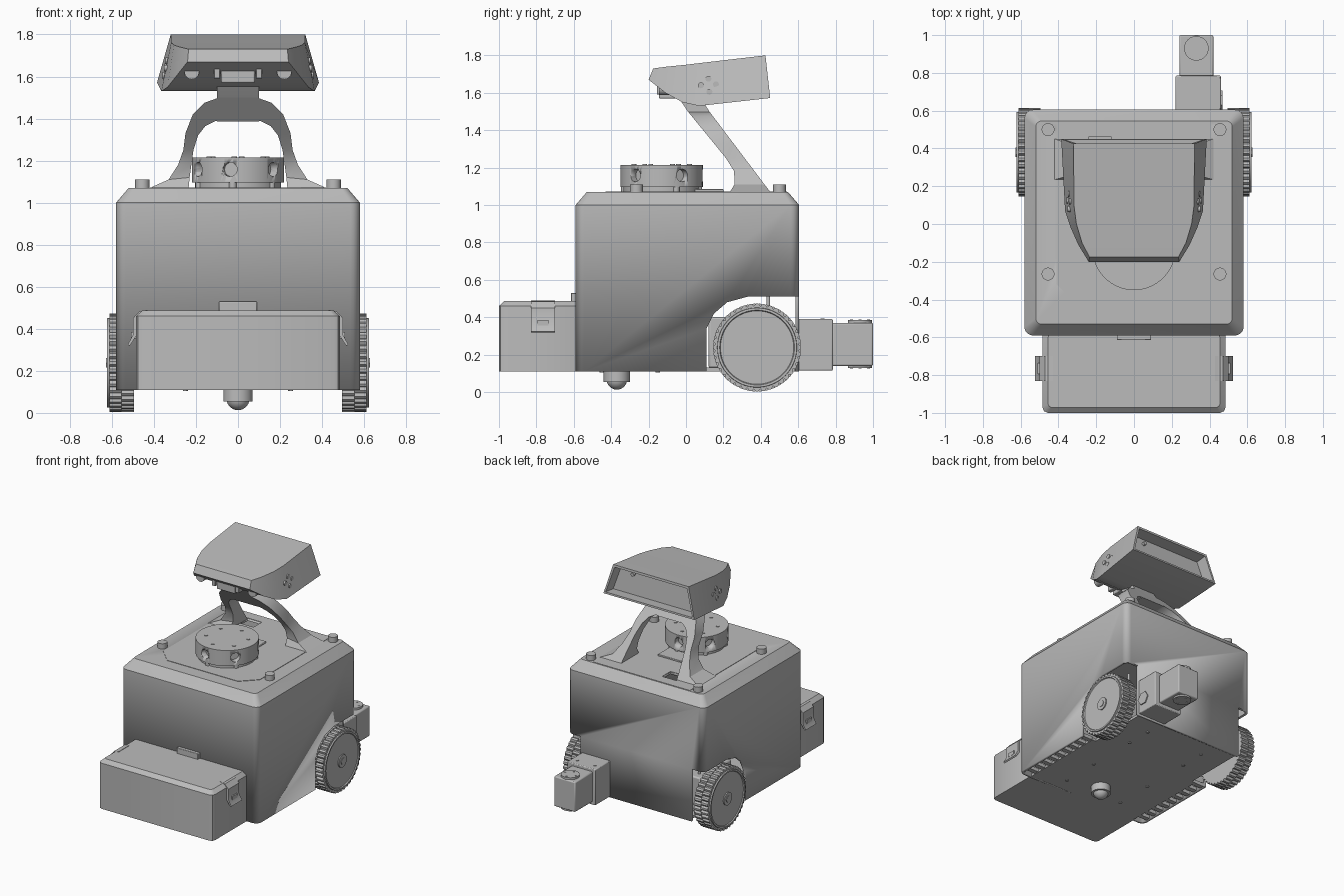
import bpy, bmesh
from math import sin, cos, pi, radians
from mathutils import Matrix, Vector

if "Cube" in bpy.data.objects:
    bpy.data.objects.remove(bpy.data.objects["Cube"])

grey = bpy.data.materials.new("light_grey")
grey.use_nodes = True
grey.diffuse_color = (0.5, 0.5, 0.5, 1)
grey.node_tree.nodes["Principled BSDF"].inputs["Base Color"].default_value = (0.5, 0.5, 0.5, 1)


def finish(name, bm, bevel=0):
    bmesh.ops.recalc_face_normals(bm, faces=bm.faces)
    me = bpy.data.meshes.new(name)
    bm.to_mesh(me)
    bm.free()
    me.materials.append(grey)
    me.shade_smooth()
    me.set_sharp_from_angle(angle=radians(30))
    ob = bpy.data.objects.new(name, me)
    bpy.context.collection.objects.link(ob)
    if bevel:
        mod = ob.modifiers.new("Bevel", "BEVEL")
        mod.width = bevel
        mod.segments = 2
    return ob


def box(name, x, y, z, bevel=0):
    """Box from (min, max) ranges."""
    bm = bmesh.new()
    bmesh.ops.create_cube(bm, size=1)
    for v in bm.verts:
        v.co = [r[0] + (c + 0.5) * (r[1] - r[0]) for r, c in zip((x, y, z), v.co)]
    return finish(name, bm, bevel)


def cyl(name, r, centre, depth, axis="Z", sides=32, r2=None):
    bm = bmesh.new()
    bmesh.ops.create_cone(bm, cap_ends=True, segments=sides, radius1=r,
                          radius2=r if r2 is None else r2, depth=depth)
    turn = {"X": Matrix.Rotation(pi / 2, 4, "Y"), "Y": Matrix.Rotation(pi / 2, 4, "X"),
            "Z": Matrix()}[axis]
    bmesh.ops.transform(bm, verts=bm.verts, matrix=Matrix.Translation(centre) @ turn)
    return finish(name, bm)


def loft(rings, start=True, end=True):
    """Bridge equal rings of points, with optional end caps."""
    bm = bmesh.new()
    rows = [[bm.verts.new(p) for p in ring] for ring in rings]
    n = len(rows[0])
    for a, b in zip(rows, rows[1:]):
        for i in range(n):
            j = (i + 1) % n
            bm.faces.new((a[i], a[j], b[j], b[i]))
    if start:
        bm.faces.new(rows[0][::-1])
    last = bm.faces.new(rows[-1]) if end else None
    return bm, last


def rounded_rect(hx, y0, y1, r, z, seg):
    cy, hy = (y0 + y1) / 2, (y1 - y0) / 2
    ring = []
    for k, (sx, sy) in enumerate(((1, 1), (-1, 1), (-1, -1), (1, -1))):
        for i in range(seg + 1):
            a = (k + i / seg) * pi / 2
            ring.append((sx * (hx - r) + r * cos(a), cy + sy * (hy - r) + r * sin(a), z))
    return ring


def cut(target, cutter):
    cutter.hide_render = True
    cutter.display_type = "WIRE"
    cutter.hide_set(True)
    mod = target.modifiers.new("Cut", "BOOLEAN")
    mod.operation = "DIFFERENCE"
    mod.solver = "EXACT"
    mod.object = cutter


# Hollow body shell with chamfered top and wheel arches
bm, _ = loft([rounded_rect(0.58, -0.59, 0.605, 0.045, 0.11, 5),
              rounded_rect(0.58, -0.59, 0.605, 0.045, 1.0, 5),
              rounded_rect(0.52, -0.53, 0.545, 0.03, 1.07, 5)], start=False)
body = finish("body_shell", bm)
wall = body.modifiers.new("Wall", "SOLIDIFY")
wall.thickness = 0.02
wall.offset = -1
arch = [(0.11, 0), (0.11, 0.34), (0.15, 0.42), (0.22, 0.48), (0.33, 0.51), (0.8, 0.51), (0.8, 0)]
for s in (-1, 1):
    bm, _ = loft([[(s * x, y, z) for y, z in arch] for x in (0.47, 0.75)])
    cut(body, finish("wheel_arch_cutter", bm))
cut(body, box("cable_slot_cutter", (-0.24, -0.12), (0.36, 0.46), (1.0, 1.2)))

# Base plate, edge ribs and drive housing
box("base_plate_front", (-0.48, 0.48), (-0.6, 0.11), (0.11, 0.13))
box("base_plate_rear", (-0.45, 0.45), (0.11, 0.59), (0.11, 0.13))
box("drive_housing", (-0.47, 0.47), (0.12, 0.5), (0.13, 0.4), 0.01)
for s in (-1, 1):
    for i in range(9):
        y = -0.53 + 0.075 * i
        box("edge_rib", sorted((s * 0.47, s * 0.565)), (y, y + 0.035), (0.113, 0.14))
    cyl("frame_post", 0.01, (s * 0.42, 0.44, 0.46), 0.14)
    for y in (-0.45, -0.15, 0.25, 0.45):
        cyl("base_screw", 0.012, (s * 0.25, y, 0.108), 0.008, sides=12)

# Front caster
cyl("caster_socket", 0.07, (0, -0.37, 0.085), 0.06)
bm = bmesh.new()
bmesh.ops.create_uvsphere(bm, u_segments=24, v_segments=14, radius=0.055,
                          matrix=Matrix.Translation((0, -0.37, 0.068)))
finish("caster_ball", bm)


# Wheels with two staggered rows of tread blocks
def gear(name, x0, x1, phase, teeth=40):
    ring = []
    for t in range(teeth):
        for da, r in ((0, 0.222), (0.3, 0.235), (0.68, 0.235), (0.98, 0.222)):
            a = 2 * pi * (t + da + phase) / teeth
            ring.append((0.38 + r * cos(a), 0.238 + r * sin(a)))
    bm, _ = loft([[(x, y, z) for y, z in ring] for x in (x0, x1)])
    return finish(name, bm)


for s in (-1, 1):
    gear("wheel_tread_inner", s * 0.495, s * 0.555, 0)
    gear("wheel_tread_outer", s * 0.555, s * 0.612, 0.5)
    bm, _ = loft([[(s * x, 0.38 + r * cos(2 * pi * i / 64), 0.238 + r * sin(2 * pi * i / 64))
                   for i in range(64)]
                  for x, r in ((0.6, 0.215), (0.622, 0.212), (0.622, 0.2), (0.615, 0.196))])
    finish("wheel_rim", bm)
    cyl("wheel_hub", 0.048, (s * 0.616, 0.38, 0.238), 0.014, "X")
    cyl("wheel_nut", 0.026, (s * 0.62, 0.38, 0.238), 0.014, "X", 6)
    cyl("axle", 0.03, (s * 0.48, 0.38, 0.238), 0.06, "X", 16)

# Front battery box with lid tab and side latches
bm, _ = loft([rounded_rect(0.485, -1.0, -0.56, 0.03, 0.11, 2),
              rounded_rect(0.485, -1.0, -0.56, 0.03, 0.46, 2),
              rounded_rect(0.455, -0.972, -0.58, 0.02, 0.487, 2)])
finish("front_box", bm)
box("front_box_tab", (-0.09, 0.09), (-0.615, -0.585), (0.48, 0.53), 0.004)
latch = [(0.43, 0.49), (0.47, 0.483), (0.5, 0.45), (0.5, 0.37), (0.525, 0.325),
         (0.515, 0.318), (0.485, 0.365), (0.48, 0.44), (0.43, 0.475)]
for s in (-1, 1):
    bm, _ = loft([[(s * x, y, z) for x, z in latch] for y in (-0.83, -0.7)])
    finish("side_latch", bm)
    box("latch_catch", sorted((s * 0.48, s * 0.51)), (-0.795, -0.735), (0.355, 0.385))

# Rear sensor arm
box("rear_mount", (0.22, 0.46), (0.6, 0.785), (0.115, 0.39), 0.006)
box("rear_sensor", (0.24, 0.42), (0.78, 1.0), (0.14, 0.37), 0.008)
for z in (0.137, 0.376):
    cyl("sensor_cap", 0.065, (0.33, 0.93, z), 0.018)
    for i in range(4):
        a = i * pi / 2
        cyl("sensor_cap_screw", 0.008, (0.33 + 0.045 * cos(a), 0.93 + 0.045 * sin(a), z),
            0.024, sides=10)
cyl("mount_boss", 0.052, (0.46, 0.655, 0.22), 0.016, "X", 6)
for x in (0.26, 0.41):
    cyl("mount_screw", 0.01, (x, 0.73, 0.39), 0.008, sides=12)

# Deck panel and corner knobs
panel = [(-0.41, 0.54), (0.41, 0.54), (0.41, -0.32), (0.3, -0.43), (-0.3, -0.43), (-0.41, -0.32)]
bm, _ = loft([[(x, y, z) for x, y in panel] for z in (1.066, 1.073)])
cut(finish("deck_panel", bm), bpy.data.objects["cable_slot_cutter"])
for x in (-0.455, 0.455):
    for y in (-0.265, 0.5):
        cyl("deck_knob", 0.034, (x, y, 1.085), 0.05, sides=24)

# Scanner drum with windows
cyl("scanner_base", 0.205, (0, -0.13, 1.085), 0.035, sides=48)
box("scanner_tail", (-0.1, 0.1), (-0.1, 0.2), (1.07, 1.085), 0.004)
drum = cyl("scanner_drum", 0.22, (0, -0.13, 1.155), 0.12, sides=64)
for deg in (-100, -40, -150, 30, 90, 150):
    a = radians(deg)
    spot = Vector((0.22 * cos(a), -0.13 + 0.22 * sin(a), 1.158))
    cutter = cyl("scanner_window_cutter", 0.034, (0, 0, 0), 0.09, "X", 20)
    cutter.matrix_world = Matrix.Translation(spot) @ Matrix.Rotation(a, 4, "Z")
    cut(drum, cutter)
for i in range(6):
    a = i * pi / 3 + 0.4
    cyl("scanner_foot", 0.018, (0.2 * cos(a), -0.13 + 0.2 * sin(a), 1.08), 0.03, sides=14)
    cyl("scanner_screw", 0.013, (0.15 * cos(a), -0.13 + 0.15 * sin(a), 1.216), 0.006, sides=14)


# Leaning neck arch
def lean(x, z, back):
    stops = ([(1.07, 0.45), (1.5, 0.125), (1.62, 0.05)] if back else
             [(1.07, 0.235), (1.12, 0.265), (1.2, 0.255), (1.5, 0.01), (1.62, -0.07)])
    for (z0, y0), (z1, y1) in zip(stops, stops[1:]):
        if z <= z1:
            break
    return (x, y0 + (y1 - y0) * (z - z0) / (z1 - z0), z)


half = [(0.42, 1.07, 0.235, 1.07), (0.33, 1.11, 0.23, 1.12), (0.285, 1.18, 0.222, 1.18),
        (0.26, 1.25, 0.212, 1.25), (0.25, 1.33, 0.19, 1.32), (0.215, 1.42, 0.155, 1.365),
        (0.16, 1.475, 0.11, 1.387), (0.09, 1.5, 0.06, 1.395)]
path = half + [(-a, b, -c, d) for a, b, c, d in reversed(half)]
bm, _ = loft([[lean(xo, zo, False), lean(xo, zo, True), lean(xi, zi, True), lean(xi, zi, False)]
              for xo, zo, xi, zi in path])
finish("neck_arch", bm)
bm, _ = loft([[lean(-0.1, z, False), lean(0.1, z, False), lean(0.1, z, True), lean(-0.1, z, True)]
              for z in (1.385, 1.5, 1.59)])
finish("neck_bracket", bm)

# Tapered head with a recessed screen at the back
sections = [(-0.175, 1.73, 0.235, -0.2, 1.67, 0.24), (-0.1, 1.74, 0.275, -0.11, 1.6, 0.295),
            (0, 1.75, 0.305, -0.02, 1.55, 0.335), (0.1, 1.762, 0.318, 0.07, 1.53, 0.365),
            (0.425, 1.8, 0.32, 0.45, 1.572, 0.385)]
bm, screen = loft([[(-wt, yt, zt), (wt, yt, zt), (wb, yb, zb), (-wb, yb, zb)]
                   for yt, zt, wt, yb, zb, wb in sections])
bmesh.ops.recalc_face_normals(bm, faces=bm.faces)
bmesh.ops.inset_region(bm, faces=[screen], thickness=0.022)
bmesh.ops.inset_region(bm, faces=[screen], thickness=0.002, depth=-0.09)
finish("head", bm)
cyl("screen_camera", 0.014, (0.2, 0.355, 1.73), 0.02, "Y", 16)

# Head hinge, front lamps and side screws
box("head_hinge", (-0.08, 0.08), (-0.145, 0.03), (1.57, 1.7), 0.006)
for s in (-1, 1):
    box("hinge_plate", sorted((s * 0.085, s * 0.115)), (-0.155, 0.0), (1.59, 1.71), 0.004)
    cyl("front_lamp", 0.035, (s * 0.22, -0.1, 1.622), 0.09, "Y", 24)
    for y, z in ((0.12, 1.675), (0.16, 1.645), (0.08, 1.64), (0.125, 1.605)):
        cyl("head_side_screw", 0.016, (s * (0.342 + (1.645 - z) * 0.2), y, z), 0.016, "X", 16)
